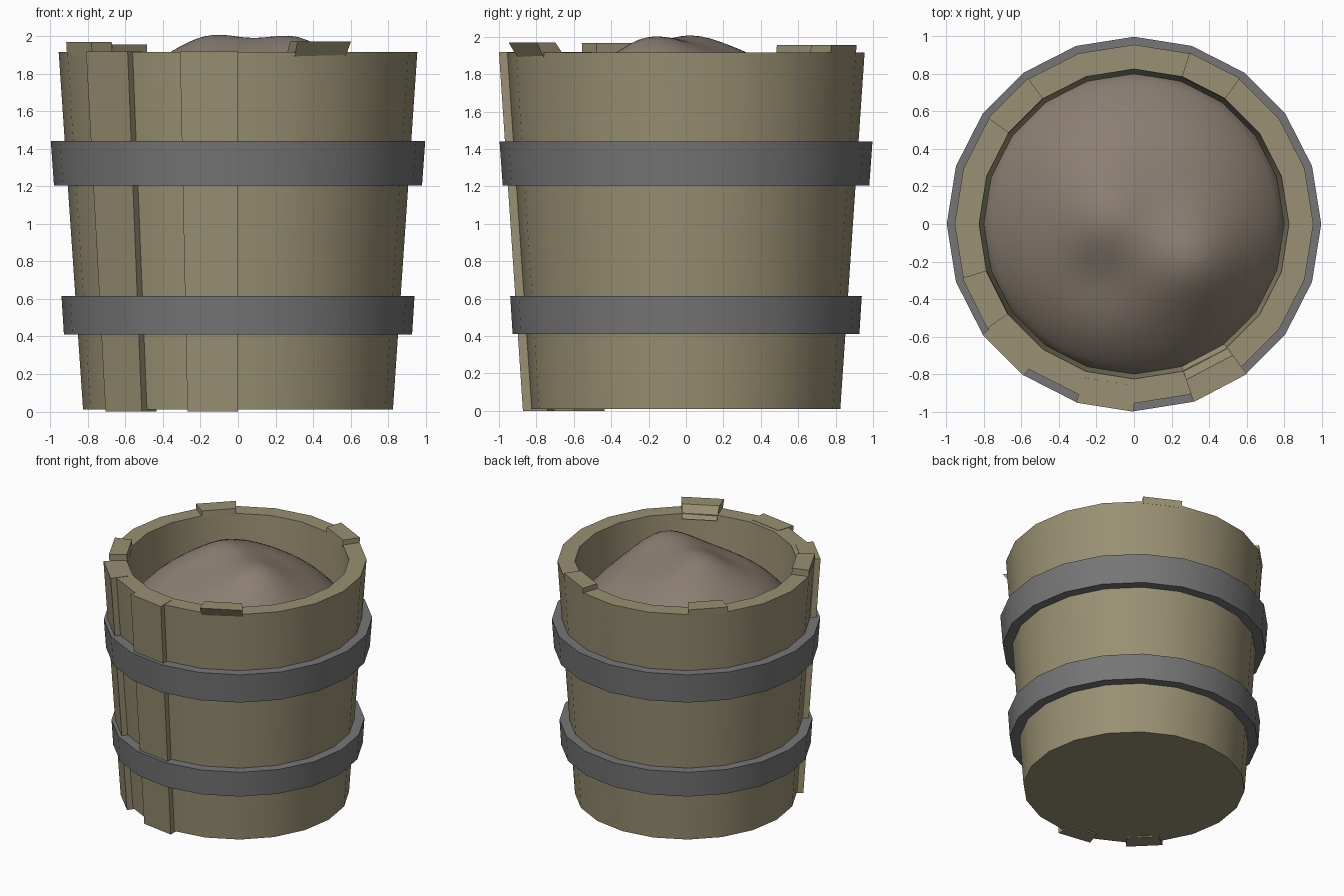
import bpy, bmesh
from math import cos, sin, exp, radians, tau

if "Cube" in bpy.data.objects:
    bpy.data.objects.remove(bpy.data.objects["Cube"])

N = 20  # sides of the bucket


def material(name, rgb):
    m = bpy.data.materials.new(name)
    m.diffuse_color = (*rgb, 1)
    m.use_nodes = True
    m.node_tree.nodes["Principled BSDF"].inputs["Base Color"].default_value = m.diffuse_color
    return m


WOOD = material("wood", (0.32, 0.28, 0.17))
IRON = material("iron", (0.18, 0.18, 0.18))
SOIL = material("soil", (0.26, 0.21, 0.17))


def finish(name, bm, mat, angle=30):
    bmesh.ops.recalc_face_normals(bm, faces=bm.faces[:])
    me = bpy.data.meshes.new(name)
    bm.to_mesh(me)
    bm.free()
    me.materials.append(mat)
    ob = bpy.data.objects.new(name, me)
    bpy.context.collection.objects.link(ob)
    bpy.ops.object.select_all(action='DESELECT')
    ob.select_set(True)
    bpy.context.view_layer.objects.active = ob
    bpy.ops.object.shade_smooth_by_angle(angle=radians(angle))
    return ob


def lathe(name, profile, mat, closed):
    """Revolve (r, z) points; cap both ends, or join them when closed."""
    bm = bmesh.new()
    rings = [[bm.verts.new((r * cos(tau * i / N), r * sin(tau * i / N), z)) for i in range(N)]
             for r, z in profile]
    pairs = list(zip(rings, rings[1:])) + ([(rings[-1], rings[0])] if closed else [])
    for a, b in pairs:
        for i in range(N):
            j = (i + 1) % N
            bm.faces.new((a[i], a[j], b[j], b[i]))
    if not closed:
        bm.faces.new(rings[0])
        bm.faces.new(rings[-1])
    return finish(name, bm, mat)


def wedge(name, a0, a1, low, high):
    """Stave piece between two angles; low and high are (inner r, outer r, z)."""
    bm = bmesh.new()
    quads = []
    for ri, ro, z in (low, high):
        quads.append([bm.verts.new((r * cos(radians(a)), r * sin(radians(a)), z))
                      for r, a in ((ri, a0), (ro, a0), (ro, a1), (ri, a1))])
    lo, hi = quads
    bm.faces.new(lo)
    bm.faces.new(hi)
    for i in range(4):
        j = (i + 1) % 4
        bm.faces.new((lo[i], lo[j], hi[j], hi[i]))
    return finish(name, bm, WOOD)


# Bucket wall with floor
lathe("bucket_wall", [(0.825, 0.01), (0.955, 1.915), (0.825, 1.915), (0.70, 0.12)], WOOD, False)

# Iron hoops
for name, z0, z1, r0, r1 in (("lower_hoop", 0.41, 0.615, 0.927, 0.94),
                             ("upper_hoop", 1.205, 1.44, 0.98, 0.997)):
    lathe(name, [(r0, z0), (r1, z1), (r1 - 0.09, z1), (r0 - 0.09, z0)], IRON, True)

# Staves standing proud of the wall at the front left
for k, a in enumerate((216, 252)):
    wedge(f"proud_stave_{k + 1}", a, a + 18, (0.74, 0.872, 0.0), (0.86, 1.0, 1.918))

# Stave ends rising above the rim
for k, (a, top) in enumerate(((54, 1.955), (126, 1.955), (197.5, 1.967))):
    wedge(f"rim_stave_end_{k + 1}", a, a + 18, (0.822, 0.955, 1.90), (0.826, 0.959, top))
wedge("leaning_stave_end", 288.5, 307, (0.80, 0.945, 1.88), (0.875, 1.0, 1.97))


# Lumpy mound of contents
def height(x, y, r):
    z = 1.48 + 0.47 * max(0.0, 1 - (r / 0.83) ** 2) ** 0.75
    for bx, by, h, s in ((-0.15, 0.02, 0.06, 0.16), (0.36, -0.22, 0.12, 0.19),
                         (-0.2, -0.3, -0.035, 0.13), (0.1, 0.15, -0.01, 0.12),
                         (-0.3, 0.35, 0.03, 0.2)):
        z += h * exp(-((x - bx) ** 2 + (y - by) ** 2) / (2 * s * s))
    return z


bm = bmesh.new()
SEG, RINGS = 48, 18
centre = bm.verts.new((0, 0, height(0, 0, 0)))
prev = None
for k in range(1, RINGS + 2):
    r = 0.805 * min(k, RINGS) / RINGS
    ring = []
    for i in range(SEG):
        x, y = r * cos(tau * i / SEG), r * sin(tau * i / SEG)
        ring.append(bm.verts.new((x, y, height(x, y, r) if k <= RINGS else 1.3)))
    for i in range(SEG):
        j = (i + 1) % SEG
        if prev:
            bm.faces.new((prev[i], ring[i], ring[j], prev[j]))
        else:
            bm.faces.new((centre, ring[i], ring[j]))
    prev = ring
finish("contents_mound", bm, SOIL, 60)
